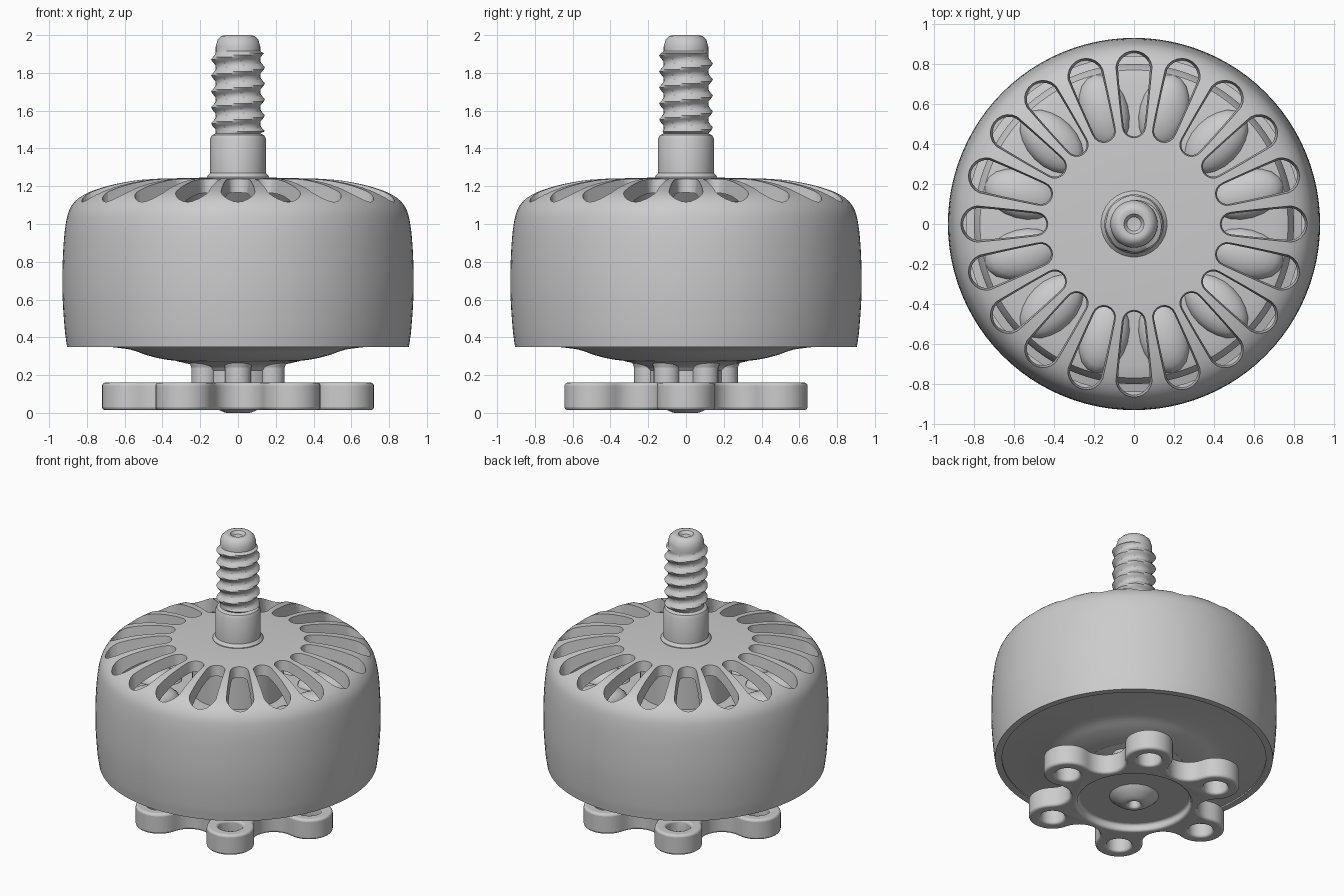
import bpy, bmesh
from math import sin, cos, pi, radians
from mathutils import Vector, Matrix

if "Cube" in bpy.data.objects:
    bpy.data.objects.remove(bpy.data.objects["Cube"])


def make(name, bm, angle=35):
    bmesh.ops.recalc_face_normals(bm, faces=bm.faces)
    me = bpy.data.meshes.new(name)
    bm.to_mesh(me)
    bm.free()
    ob = bpy.data.objects.new(name, me)
    bpy.context.collection.objects.link(ob)
    smooth(ob, angle)
    return ob


def smooth(ob, angle=35):
    bpy.ops.object.select_all(action='DESELECT')
    bpy.context.view_layer.objects.active = ob
    ob.select_set(True)
    bpy.ops.object.shade_smooth_by_angle(angle=radians(angle))


def curve_through(pts, n=4):
    """Catmull-Rom smoothing of an open profile."""
    p = [Vector(q) for q in pts]
    p = [2 * p[0] - p[1]] + p + [2 * p[-1] - p[-2]]
    out = []
    for a, b, c, d in zip(p, p[1:], p[2:], p[3:]):
        for i in range(n):
            t = i / n
            out.append(tuple(0.5 * (2 * b + (c - a) * t + (2 * a - 5 * b + 4 * c - d) * t * t
                                    + (3 * b - a - 3 * c + d) * t ** 3)))
    return out + [tuple(p[-2])]


def revolve(name, pts, seg=96, wave=None):
    """Lathe a (radius, z) profile; wave(z, angle) adds to the radius."""
    bm = bmesh.new()
    rings = []
    for r, z in pts:
        if r <= 1e-6:
            rings.append([bm.verts.new((0, 0, z))] * seg)
            continue
        ring = []
        for i in range(seg):
            a = 2 * pi * i / seg
            k = r + (wave(z, a) if wave else 0)
            ring.append(bm.verts.new((k * cos(a), k * sin(a), z)))
        rings.append(ring)
    for A, B in zip(rings, rings[1:]):
        for i in range(seg):
            j = (i + 1) % seg
            loop = list(dict.fromkeys([A[i], A[j], B[j], B[i]]))
            if len(loop) > 2:
                bm.faces.new(loop)
    return make(name, bm)


def loft(bm, low, high, z0, z1):
    """Solid between two matching outlines."""
    a = [bm.verts.new((x, y, z0)) for x, y in low]
    b = [bm.verts.new((x, y, z1)) for x, y in high]
    bm.faces.new(a[::-1])
    bm.faces.new(b)
    for i in range(len(a)):
        j = (i + 1) % len(a)
        bm.faces.new((a[i], a[j], b[j], b[i]))


def arc(cx, cy, r, a0, a1, n):
    return [(cx + r * cos(radians(a0 + (a1 - a0) * i / n)),
             cy + r * sin(radians(a0 + (a1 - a0) * i / n))) for i in range(n + 1)]


def turn(pts, a):
    return [(x * cos(a) - y * sin(a), x * sin(a) + y * cos(a)) for x, y in pts]


def cut(ob, cutter, bevel=0):
    """Apply a boolean difference and optional bevel, then drop the cutter."""
    cutter.hide_render = True
    m = ob.modifiers.new("cut", 'BOOLEAN')
    m.operation, m.solver, m.object = 'DIFFERENCE', 'EXACT', cutter
    if bevel:
        b = ob.modifiers.new("round", 'BEVEL')
        b.width, b.segments, b.limit_method, b.angle_limit = bevel, 3, 'ANGLE', radians(40)
    dg = bpy.context.evaluated_depsgraph_get()
    me = bpy.data.meshes.new_from_object(ob.evaluated_get(dg))
    ob.modifiers.clear()
    ob.data = me
    bpy.data.objects.remove(cutter)
    smooth(ob)


# bell: rounded shell with open bottom
outer = curve_through([(.905, .35), (.918, .45), (.93, .65), (.926, .85), (.912, 1.0),
                       (.885, 1.09), (.82, 1.155), (.70, 1.2), (.55, 1.23), (.42, 1.24)])
inner = curve_through([(.4, 1.17), (.6, 1.145), (.75, 1.09), (.83, 1.02), (.86, .93), (.86, .35)], 3)
bell = revolve("bell", [(0, 1.17)] + inner + outer + [(.2, 1.245), (0, 1.245)])

# 20 teardrop vent slots around the top of the bell
bm = bmesh.new()
for k in range(20):
    low, high = [turn(arc(.78, 0, .088 + e, -86, 86, 10) + arc(.49, 0, .05 + e, 94, 266, 8),
                      radians(18 * k)) for e in (-.012, .014)]
    loft(bm, low, high, 1.015, 1.29)
cut(bell, make("slot_cutter", bm))

# stator: core inside the bell with the dished underside
dish = curve_through([(.24, .268), (.38, .282), (.48, .305), (.57, .335), (.7, .352)])
revolve("stator", [(0, .265)] + dish + [(.862, .36), (.862, .42), (.8, .44), (.8, .8), (.77, .85),
                                        (.7, .87), (.32, .87), (0, .87)])
revolve("bell_hub", [(0, .85), (.3, .85), (.3, 1.12), (.36, 1.19), (0, 1.19)], 48)

# 12 coil windings on the stator
bm = bmesh.new()
for k in range(12):
    m = Matrix.Rotation(radians(30 * k + 15), 4, 'Z') @ Matrix.Translation((.58, 0, .86)) \
        @ Matrix.Diagonal((.19, .125, .08, 1))
    bmesh.ops.create_uvsphere(bm, u_segments=20, v_segments=10, radius=1, matrix=m)
make("windings", bm)

# shaft with helical thread and dimpled tip
def thread(z, a):
    if not 1.485 < z < 1.905:
        return 0
    t = (z / .085 - a / (2 * pi)) % 1
    return .026 * max(0, 1 - abs(t - .5) / .36)


rows = [(.118, 1.48 + .0106 * i) for i in range(42)]
revolve("shaft", [(0, 1.2), (.165, 1.2), (.165, 1.25), (.148, 1.27), (.148, 1.45), (.138, 1.47)] + rows
        + [(.118, 1.94), (.108, 1.975), (.088, 1.995), (.07, 2.0), (.05, 1.995), (.035, 1.975), (0, 1.97)],
        48, thread)

# mounting base: six rounded lobes joined by concave fillets
outline = []
for k in range(6):
    part = arc(.565, 0, .155, -107, 107, 18) + arc(.4806, .2775, .135, 287, 133, 12)[1:-1]
    outline += turn(part, radians(60 * k))
bm = bmesh.new()
loft(bm, outline, outline, .015, .16)
base = make("mounting_base", bm)

# screw holes and underside recess
bm = bmesh.new()
for k in range(6):
    hole = turn(arc(.565, 0, .08, 0, 345, 23), radians(60 * k))
    loft(bm, hole, hole, -.1, .3)
recess = arc(0, 0, .37, 0, 352.5, 47)
loft(bm, recess, recess, -.1, .065)
cut(base, make("base_cutter", bm), .016)

# bearing boss under the base
boss = curve_through([(.17, .075), (.135, .04), (.09, .01), (.055, 0), (.04, .012), (.032, .05)], 3)
revolve("bearing_boss", [(0, .1), (.17, .1)] + boss + [(0, .05)], 40)

# neck between base and stator, with ribs and flared top
revolve("neck", [(0, .14), (.2, .14), (.2, .22)] + curve_through([(.2, .225), (.23, .25), (.33, .275)])
        + [(.33, .29), (0, .29)], 48)
bm = bmesh.new()
for k in range(6):
    rib_low = turn(arc(.205, 0, .07, 0, 337.5, 15), radians(60 * k + 30))
    rib_top = turn(arc(.205, 0, .085, 0, 337.5, 15), radians(60 * k + 30))
    loft(bm, rib_low, rib_low, .14, .24)
    loft(bm, rib_low, rib_top, .24, .28)
make("neck_ribs", bm)
